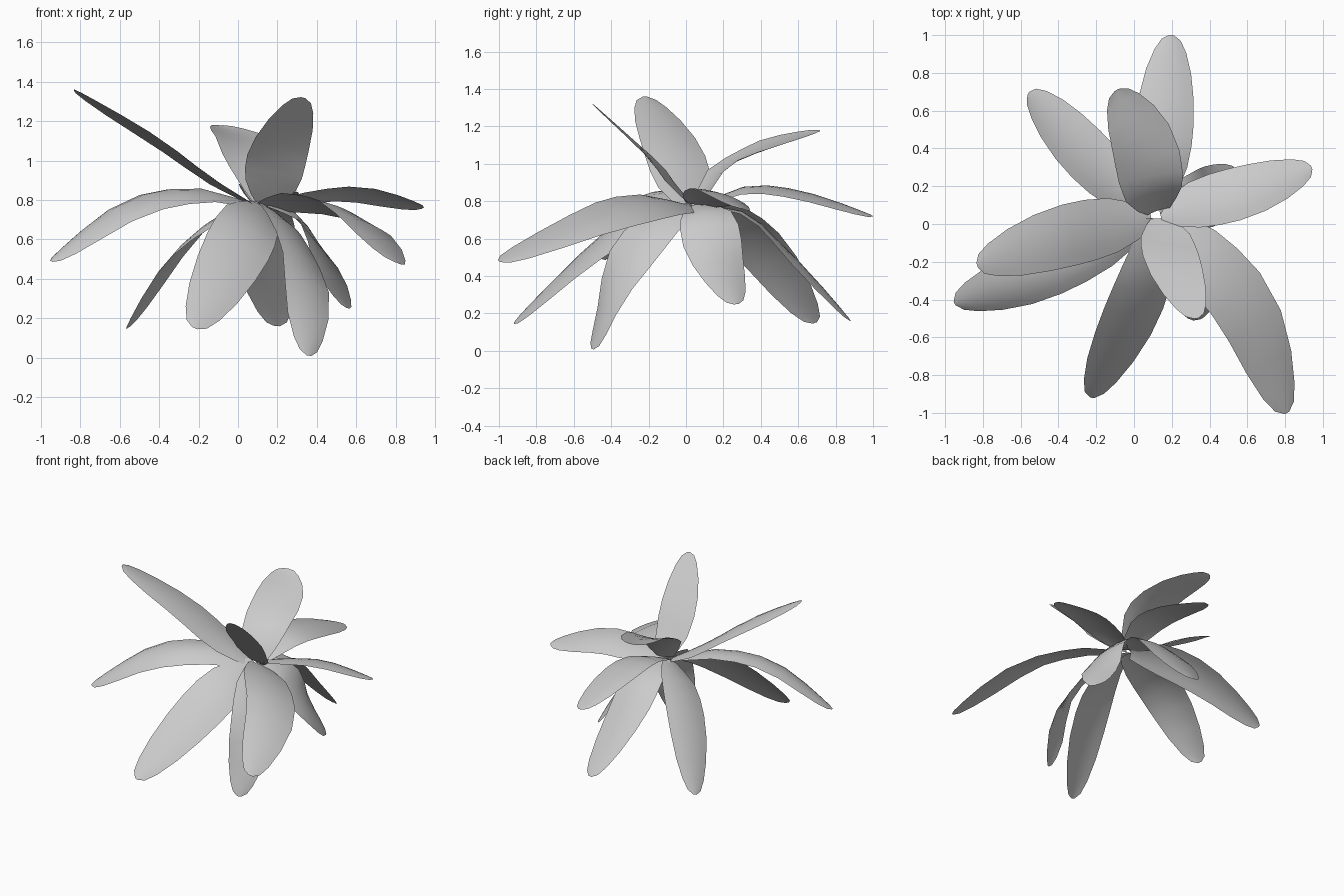
import bpy, math
from mathutils import Vector

cube = bpy.data.objects.get("Cube")
if cube:
    bpy.data.objects.remove(cube, do_unlink=True)

mat = bpy.data.materials.new("leaf_grey")
mat.use_nodes = True
grey = (0.6, 0.6, 0.6, 1)
mat.diffuse_color = grey
mat.node_tree.nodes["Principled BSDF"].inputs["Base Color"].default_value = grey

# Half-width along the leaf: narrow stalk, full belly, blunt point
OUTLINE = [(0, .35), (.12, .6), (.3, .88), (.45, .98), (.58, 1), (.72, .94),
           (.84, .78), (.93, .55), (.98, .33), (1, .08)]
ACROSS = 6


def spline(points, t):
    """Catmull-Rom point through the list, t from 0 to 1."""
    p = [Vector(q) for q in points]
    p = [p[0] * 2 - p[1]] + p + [p[-1] * 2 - p[-2]]
    s = t * (len(p) - 3)
    i = min(int(s), len(p) - 4)
    u = s - i
    a, b, c, d = p[i:i + 4]
    return (b * 2 + (c - a) * u + (a * 2 - b * 5 + c * 4 - d) * u**2
            + (b * 3 - a - c * 3 + d) * u**3) / 2


def leaf(name, path, width, roll=0, cup=-0.02):
    """Curved blade along a path; roll lifts its right edge, cup lifts both edges."""
    verts, faces = [], []
    a = math.radians(roll)
    for t, w in OUTLINE:
        c = spline(path, t)
        tan = (spline(path, min(t + .02, 1)) - spline(path, max(t - .02, 0))).normalized()
        flat = tan.cross(Vector((0, 0, 1))).normalized()
        up = flat.cross(tan)
        side = flat * math.cos(a) + up * math.sin(a)
        normal = side.cross(tan)
        for j in range(ACROSS + 1):
            k = 2 * j / ACROSS - 1
            verts.append(c + side * (k * w * width / 2) + normal * (cup * w * (k * k - .4)))
    row = ACROSS + 1
    for i in range(len(OUTLINE) - 1):
        for j in range(ACROSS):
            n = i * row + j
            faces.append((n, n + 1, n + row + 1, n + row))
    mesh = bpy.data.meshes.new(name)
    mesh.from_pydata(verts, [], faces)
    mesh.polygons.foreach_set("use_smooth", [True] * len(faces))
    mesh.materials.append(mat)
    bpy.context.collection.objects.link(bpy.data.objects.new(name, mesh))


# Upright leaves
leaf("upper_back_leaf", [(.13, .07, .79), (.1, .18, .97), (.05, .42, 1.09), (-.09, .71, 1.18)], .35, -3, .02)
leaf("upper_front_leaf", [(.14, .03, .78), (.17, -.07, .89), (.21, -.21, 1.05), (.33, -.5, 1.32)], .3, 18, 0)
leaf("upper_right_leaf", [(.09, .03, .77), (-.13, -.01, .9), (-.42, -.08, 1.11), (-.83, -.22, 1.36)], .33, 1, -.02)
# Spreading leaves
leaf("back_leaf", [(.13, .08, .78), (.15, .33, .87), (.17, .62, .84), (.2, 1, .72)], .31, -8)
leaf("left_leaf", [(.14, .05, .78), (.34, .11, .82), (.6, .18, .84), (.94, .3, .76)], .29, 15)
leaf("front_left_leaf", [(.14, .03, .77), (.35, -.16, .79), (.61, -.47, .71), (.81, -1, .48)], .36, 20)
leaf("right_leaf", [(.09, .03, .77), (-.2, -.12, .84), (-.55, -.28, .77), (-.95, -.42, .49)], .31, 12, -.04)
# Drooping leaves
leaf("lower_back_right_leaf", [(.09, .07, .77), (-.1, .22, .71), (-.32, .43, .52), (-.56, .69, .15)], .31, 25)
leaf("lower_back_leaf", [(.13, .08, .78), (.13, .32, .73), (.14, .55, .52), (.2, .88, .16)], .32)
leaf("lower_left_leaf", [(.14, .05, .78), (.3, .11, .72), (.43, .16, .52), (.56, .27, .25)], .32, -13)
leaf("lower_front_leaf", [(.14, .03, .77), (.25, -.16, .67), (.35, -.35, .42), (.36, -.5, .01)], .3, 28)
leaf("lower_front_right_leaf", [(.12, .03, .77), (.07, -.25, .7), (-.03, -.53, .51), (-.22, -.92, .15)], .34, 31)
